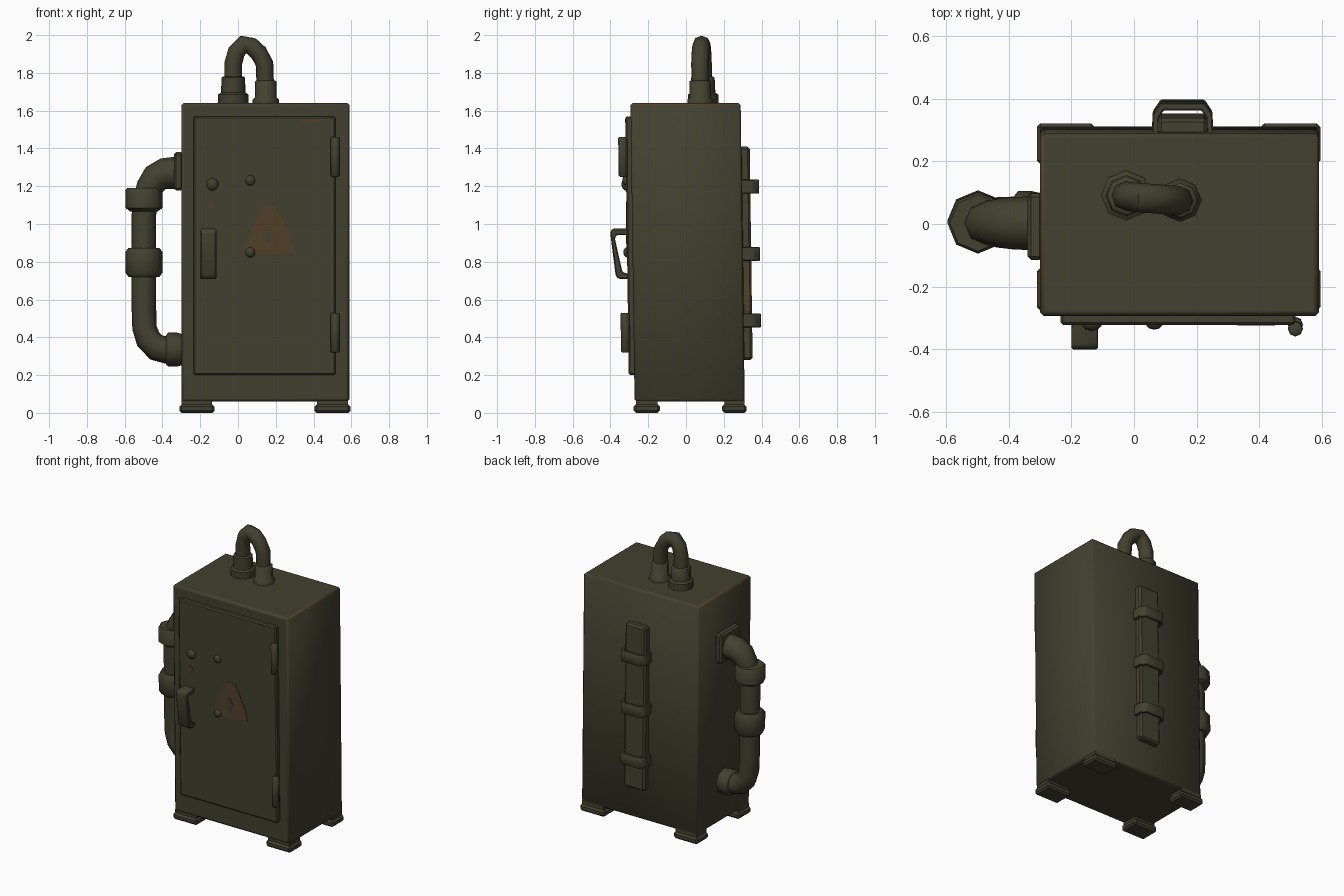
import bpy, bmesh, math
from mathutils import Vector

if "Cube" in bpy.data.objects:
    bpy.data.objects.remove(bpy.data.objects["Cube"])


def material(name, rgb):
    m = bpy.data.materials.new(name)
    m.diffuse_color = (*rgb, 1)
    m.use_nodes = True
    m.node_tree.nodes["Principled BSDF"].inputs["Base Color"].default_value = m.diffuse_color
    return m


OLIVE = material("olive_paint", (0.055, 0.052, 0.029))
RUST = material("rust_brown", (0.085, 0.052, 0.023))


def finish(name, bm, mats=(OLIVE,), angle=50):
    """Store the bmesh, leaning everything slightly forward with height."""
    bmesh.ops.recalc_face_normals(bm, faces=bm.faces)
    for v in bm.verts:
        v.co.y += (0.85 - v.co.z) * 0.0135
    me = bpy.data.meshes.new(name)
    bm.to_mesh(me)
    bm.free()
    for m in mats:
        me.materials.append(m)
    me.shade_smooth()
    me.set_sharp_from_angle(angle=math.radians(angle))
    ob = bpy.data.objects.new(name, me)
    bpy.context.collection.objects.link(ob)
    return ob


def box_bm(x, y, z, bevel=0.0):
    bm = bmesh.new()
    bmesh.ops.create_cube(bm, size=1)
    for v in bm.verts:
        v.co = [r[0] if c < 0 else r[1] for r, c in zip((x, y, z), v.co)]
    if bevel:
        bmesh.ops.bevel(bm, geom=bm.edges[:], offset=bevel, segments=1,
                        affect='EDGES', profile=0.5)
    bmesh.ops.recalc_face_normals(bm, faces=bm.faces)
    return bm


def box(name, x, y, z, bevel=0.0, mat=OLIVE):
    return finish(name, box_bm(x, y, z, bevel), (mat,), 30)


def prism(name, pts, axis, lo, hi, mat=OLIVE, bevel=0.0):
    """Extrude a 2D outline along the given axis."""
    bm = bmesh.new()
    verts = []
    for a, b in pts:
        co = [a, b]
        co.insert(axis, lo)
        verts.append(bm.verts.new(co))
    face = bm.faces.new(verts)
    new = bmesh.ops.extrude_face_region(bm, geom=[face])["geom"]
    for v in new:
        if isinstance(v, bmesh.types.BMVert):
            v.co[axis] = hi
    bmesh.ops.recalc_face_normals(bm, faces=bm.faces)
    if bevel:
        bmesh.ops.bevel(bm, geom=bm.edges[:], offset=bevel, segments=1,
                        affect='EDGES', profile=0.5)
    return finish(name, bm, (mat,), 35)


def sweep(name, path, sides=8):
    """Tube through (x, y, z, radius) points lying roughly in an xz plane."""
    bm = bmesh.new()
    pts = [Vector(p[:3]) for p in path]
    side, rings = Vector((0, 1, 0)), []
    for i, p in enumerate(pts):
        t = pts[min(i + 1, len(pts) - 1)] - pts[max(i - 1, 0)]
        n = t.cross(side).normalized()
        ring = []
        for k in range(sides):
            a = 2 * math.pi * k / sides
            ring.append(bm.verts.new(p + path[i][3] * (math.cos(a) * n + math.sin(a) * side)))
        rings.append(ring)
    for r, s in zip(rings, rings[1:]):
        for k in range(sides):
            j = (k + 1) % sides
            bm.faces.new((r[k], r[j], s[j], s[k]))
    bm.faces.new(rings[0])
    bm.faces.new(rings[-1])
    return finish(name, bm)


# Cabinet body: soft sides, flat front and top, worn upper side edges
bm = box_bm((-0.30, 0.59), (-0.283, 0.30), (0.06, 1.64), 0.012)
flat = [f for f in bm.faces if f.normal.y < -0.9 or abs(f.normal.z) > 0.9]
bmesh.ops.inset_individual(bm, faces=flat, thickness=0.008)
bm.normal_update()
for f in bm.faces:
    if f.normal.z > 0.5 and abs(f.normal.x) > 0.5:
        f.material_index = 1
finish("cabinet_body", bm, (OLIVE, RUST), 60)

# Feet
for nx, x in (("left", (-0.31, -0.125)), ("right", (0.405, 0.595))):
    for ny, y in (("front", (-0.288, -0.15)), ("back", (0.18, 0.31))):
        box(f"{ny}_{nx}_foot", x, y, (0, 0.045), 0.012)
        box(f"{ny}_{nx}_foot_pad", (x[0] + 0.012, x[1] - 0.012),
            (y[0] + 0.012, y[1] - 0.012), (0.03, 0.07))

# Door with hinges, knobs and handle
box("door", (-0.235, 0.515), (-0.312, -0.27), (0.2, 1.57), 0.008)
for n, z0, z1 in (("upper", 1.25, 1.46), ("lower", 0.32, 0.53)):
    sweep(f"{n}_hinge", [(0.515, -0.327, z0, 0.018), (0.515, -0.327, z0 + 0.006, 0.024),
                         (0.515, -0.327, z1 - 0.006, 0.024), (0.515, -0.327, z1, 0.018)])
for i, (x, z, r) in enumerate(((-0.135, 1.21, 0.033), (0.065, 1.23, 0.027), (0.065, 0.85, 0.027))):
    bm = bmesh.new()
    bmesh.ops.create_uvsphere(bm, u_segments=10, v_segments=8, radius=r)
    for v in bm.verts:
        v.co = (v.co.x + x, v.co.y * 0.75 - 0.312, v.co.z + z)
    finish(f"door_knob_{i + 1}", bm)
prism("door_handle", [(-0.305, 0.975), (-0.388, 0.975), (-0.400, 0.955), (-0.374, 0.725),
                      (-0.355, 0.708), (-0.305, 0.708), (-0.305, 0.735), (-0.338, 0.745),
                      (-0.376, 0.925), (-0.365, 0.942), (-0.305, 0.942)],
      0, -0.2, -0.115, bevel=0.006)

# Painted warning triangle and rust patches on the door
prism("warning_triangle", [(0.13, 1.09), (0.19, 1.095), (0.215, 1.06), (0.28, 0.92), (0.293, 0.85),
                           (0.2, 0.84), (0.06, 0.84), (0.032, 0.865), (0.105, 1.04)],
      1, -0.315, -0.308, RUST)
prism("triangle_centre_mark", [(0.155, 0.985), (0.185, 0.94), (0.16, 0.895), (0.13, 0.935)],
      1, -0.317, -0.309)
prism("rust_spot", [(-0.145 + 0.02 * math.cos(k * math.pi / 3), 1.103 + 0.02 * math.sin(k * math.pi / 3))
                    for k in range(6)], 1, -0.314, -0.308, RUST)
prism("rust_streak", [(0.33, 1.535), (0.42, 1.538), (0.45, 1.555), (0.35, 1.555)],
      1, -0.314, -0.308, RUST)

# Back conduit strip with three straps
box("back_conduit", (0.075, 0.235), (0.29, 0.345), (0.28, 1.41), 0.012)
box("conduit_rust", (0.23, 0.237), (0.308, 0.335), (0.54, 0.79), mat=RUST)
for i, z in enumerate((0.49, 0.842, 1.198)):
    prism(f"conduit_strap_{i + 1}",
          [(0.057, 0.295), (0.06, 0.355), (0.085, 0.392), (0.225, 0.392), (0.25, 0.355), (0.253, 0.295),
           (0.232, 0.295), (0.23, 0.345), (0.215, 0.368), (0.095, 0.368), (0.08, 0.345), (0.078, 0.295)],
          2, z - 0.037, z + 0.037, bevel=0.004)

# Side pipe with elbows, couplings and flanges
PX, PY = -0.498, 0.008
sweep("side_pipe", [(-0.33, PY, 1.27, 0.086), (-0.39, PY, 1.266, 0.083), (-0.435, PY, 1.243, 0.078),
                    (-0.468, PY, 1.195, 0.071), (-0.488, PY, 1.13, 0.065), (PX, PY, 1.05, 0.065),
                    (PX, PY, 0.55, 0.065), (-0.495, PY, 0.45, 0.065), (-0.475, PY, 0.39, 0.068),
                    (-0.432, PY, 0.346, 0.071), (-0.36, PY, 0.33, 0.073)])
sweep("upper_coupling", [(PX, PY, 1.065, 0.07), (PX, PY, 1.085, 0.098),
                         (PX, PY, 1.18, 0.098), (PX, PY, 1.19, 0.09)])
sweep("middle_coupling", [(PX, PY, 0.72, 0.082), (PX, PY, 0.742, 0.098),
                          (PX, PY, 0.852, 0.098), (PX, PY, 0.874, 0.082)])
box("upper_flange", (-0.34, -0.29), (-0.108, 0.105), (1.178, 1.38), 0.012)
sweep("lower_flange", [(-0.382, PY, 0.335, 0.075), (-0.37, PY, 0.335, 0.09),
                       (-0.325, PY, 0.335, 0.09), (-0.295, PY, 0.335, 0.082)])

# Top hose and its two sockets
sweep("top_hose", [(-0.025, 0.103, 1.72, 0.047), (-0.025, 0.103, 1.85, 0.047), (-0.008, 0.101, 1.912, 0.047),
                   (0.03, 0.098, 1.953, 0.047), (0.07, 0.095, 1.942, 0.047), (0.11, 0.091, 1.905, 0.047),
                   (0.14, 0.088, 1.85, 0.047), (0.145, 0.087, 1.72, 0.046)])
sweep("left_socket", [(-0.025, 0.102, 1.63, 0.08), (-0.025, 0.102, 1.685, 0.08), (-0.025, 0.102, 1.695, 0.065),
                      (-0.025, 0.102, 1.775, 0.062), (-0.025, 0.102, 1.78, 0.055)])
sweep("right_socket", [(0.147, 0.087, 1.63, 0.069), (0.147, 0.087, 1.66, 0.069), (0.147, 0.087, 1.67, 0.057),
                       (0.147, 0.087, 1.755, 0.056), (0.147, 0.087, 1.76, 0.05)])
